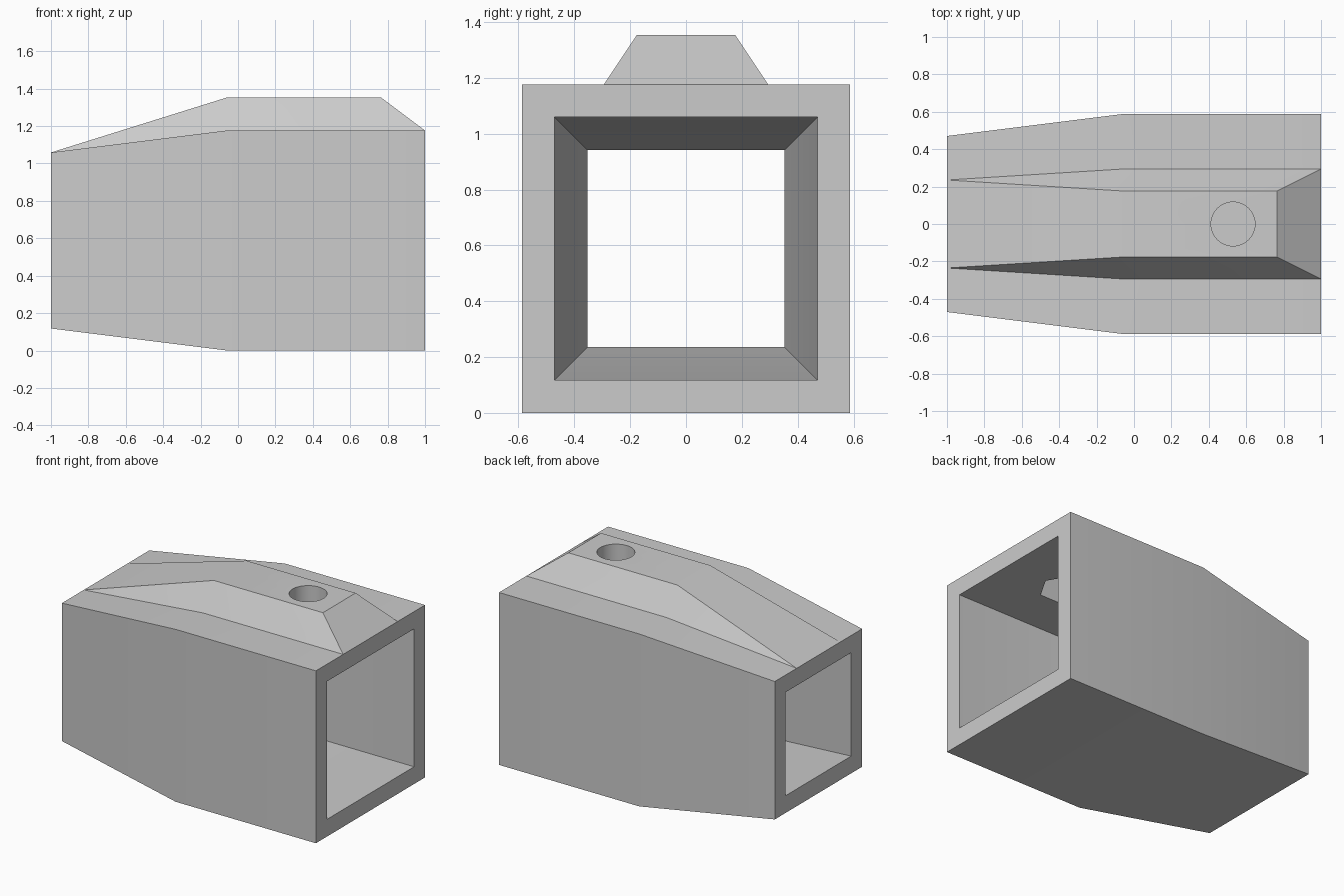
import bpy, bmesh, math

cube = bpy.data.objects.get("Cube")
if cube:
    bpy.data.objects.remove(cube, do_unlink=True)

U = 2 / 17          # design unit: wall thickness
MID = 5 * U         # height of the tube axis
BEND = -0.5 * U     # where the taper starts

grey = bpy.data.materials.new("plain grey")
grey.use_nodes = True
COLOUR = (0.6, 0.6, 0.6, 1)
grey.diffuse_color = COLOUR
grey.node_tree.nodes["Principled BSDF"].inputs["Base Color"].default_value = COLOUR


def solid(name, bm):
    bmesh.ops.remove_doubles(bm, verts=bm.verts, dist=1e-5)
    bmesh.ops.recalc_face_normals(bm, faces=bm.faces)
    mesh = bpy.data.meshes.new(name)
    bm.to_mesh(mesh)
    bm.free()
    mesh.materials.append(grey)
    obj = bpy.data.objects.new(name, mesh)
    bpy.context.collection.objects.link(obj)
    return obj


def loft(bm, rings):
    """Skin a list of equal rings of points; returns the vertex rings."""
    vs = [[bm.verts.new(p) for p in ring] for ring in rings]
    n = len(vs[0])
    for a, b in zip(vs, vs[1:]):
        for i in range(n):
            j = (i + 1) % n
            bm.faces.new((a[i], a[j], b[j], b[i]))
    return vs


def square(x, h):
    return [(x, y * h, MID + z * h) for y, z in ((-1, -1), (1, -1), (1, 1), (-1, 1))]


def section(x, h, base, top, ridge_z, ridge_x):
    """Square section with a trapezoid ridge on its upper edge."""
    b, r, t, l = square(x, h)
    z = MID + h
    return [b, r, t, (x, base, z), (ridge_x, top, ridge_z),
            (ridge_x, -top, ridge_z), (x, -base, z), l]


# Tapered housing with the ridge on its roof
bm = bmesh.new()
roof = 11.5 * U
rings = loft(bm, [
    section(-1, 4 * U, 2 * U, 2 * U, 9 * U, -1),
    section(BEND, 5 * U, 2.5 * U, 1.5 * U, roof, BEND),
    section(1, 5 * U, 2.5 * U, 1.5 * U, roof, 6.5 * U)])
for ring in (rings[0], rings[2]):
    bm.faces.new([ring[i] for i in (0, 1, 2, 3, 6, 7)])
bm.faces.new(rings[2][3:7])
housing = solid("housing", bm)

# Tapered square bore, running past both ends
bm = bmesh.new()
reach = 0.1
narrow = 3 * U - reach * U / (1 + BEND)
rings = loft(bm, [square(-1 - reach, narrow), square(BEND, 4 * U), square(1 + reach, 4 * U)])
bm.faces.new(rings[0])
bm.faces.new(rings[-1])
cutters = [solid("bore_cutter", bm)]


# Round screw hole from above and hexagonal nut pocket from inside
def prism(name, sides, radius, low, high):
    ring = [(4.5 * U + radius * math.cos(a), radius * math.sin(a))
            for a in (math.tau * i / sides for i in range(sides))]
    bm = bmesh.new()
    ends = loft(bm, [[(x, y, z) for x, y in ring] for z in (low, high)])
    for end in ends:
        bm.faces.new(end)
    return solid(name, bm)


cutters.append(prism("screw_hole_cutter", 48, U, 8 * U, 12.5 * U))
cutters.append(prism("nut_pocket_cutter", 6, 1.5 * U, 8 * U, 10.5 * U))

bpy.ops.object.select_all(action="DESELECT")
housing.select_set(True)
bpy.context.view_layer.objects.active = housing
for cutter in cutters:
    cutter.hide_render = True
    mod = housing.modifiers.new(cutter.name, "BOOLEAN")
    mod.operation = "DIFFERENCE"
    mod.solver = "EXACT"
    mod.object = cutter
    bpy.ops.object.modifier_apply(modifier=mod.name)
    bpy.data.objects.remove(cutter, do_unlink=True)
bpy.ops.object.shade_smooth_by_angle(angle=math.radians(30))
